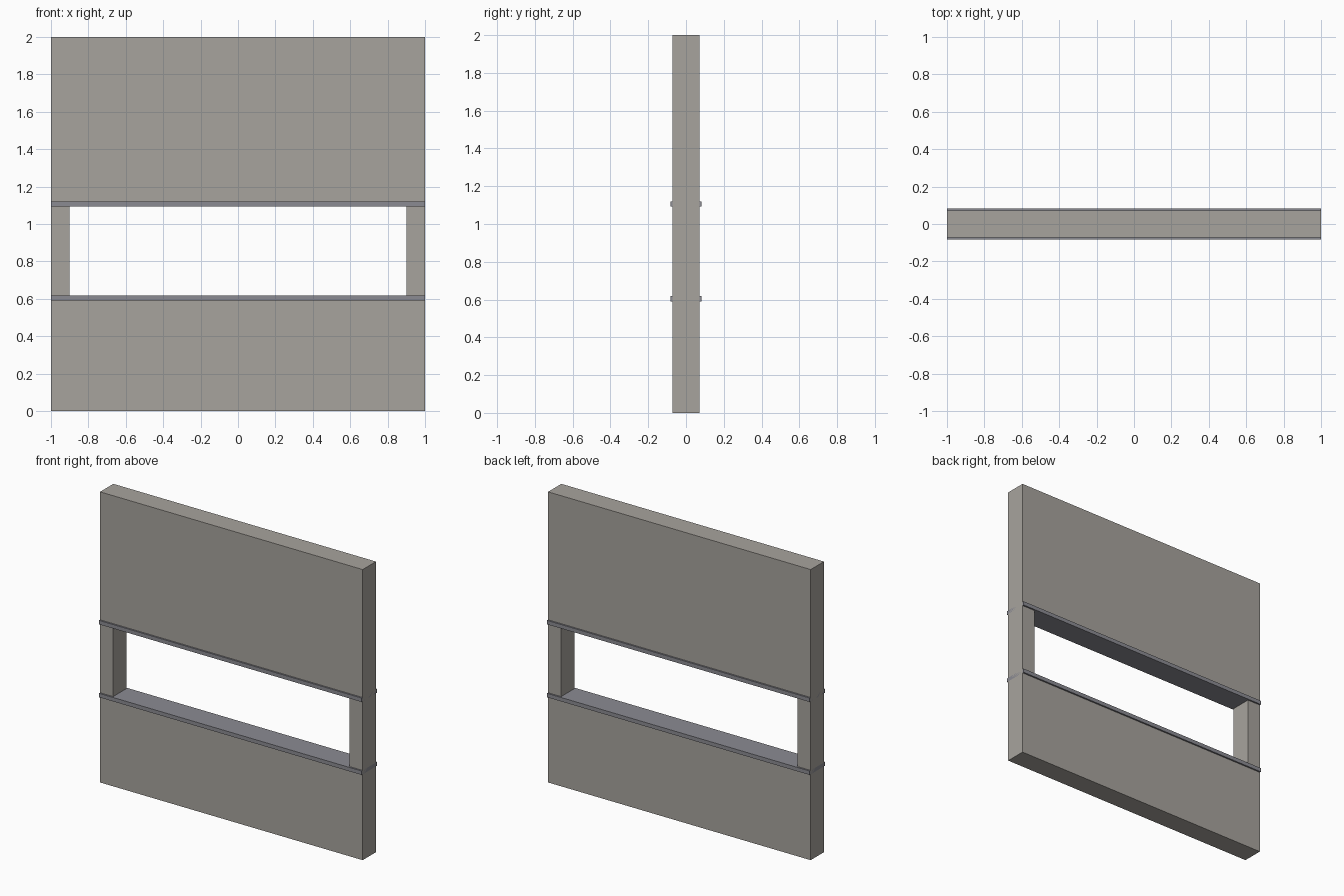
import bpy, bmesh

if "Cube" in bpy.data.objects:
    bpy.data.objects.remove(bpy.data.objects["Cube"])

HALF_DEPTH = 0.072
OPEN_LOW, OPEN_HIGH = 0.604, 1.106


def material(name, rgb):
    mat = bpy.data.materials.new(name)
    mat.diffuse_color = (*rgb, 1)
    mat.use_nodes = True
    mat.node_tree.nodes["Principled BSDF"].inputs["Base Color"].default_value = mat.diffuse_color
    return mat


def rect(x, z0, z1):
    return [(-x, z0), (x, z0), (x, z1), (-x, z1)]


def add_object(name, bm, mat):
    bmesh.ops.recalc_face_normals(bm, faces=bm.faces)
    mesh = bpy.data.meshes.new(name)
    bm.to_mesh(mesh)
    bm.free()
    mesh.materials.append(mat)
    obj = bpy.data.objects.new(name, mesh)
    bpy.context.collection.objects.link(obj)
    return obj


def add_slab(name, z, mat):
    bm = bmesh.new()
    bmesh.ops.create_cube(bm, size=1)
    bmesh.ops.scale(bm, vec=(2, 0.166, 0.027), verts=bm.verts)
    bmesh.ops.translate(bm, vec=(0, 0, z), verts=bm.verts)
    return add_object(name, bm, mat)


wall_mat = material("wall_grey", (0.39, 0.37, 0.34))
trim_mat = material("trim_grey", (0.26, 0.26, 0.29))

# Wall: a rectangular ring around the wide opening, extruded through its depth
bm = bmesh.new()
outer, inner = [[bm.verts.new((x, -HALF_DEPTH, z)) for x, z in loop]
                for loop in (rect(1, 0, 2), rect(0.9, OPEN_LOW, OPEN_HIGH))]
for i in range(4):
    j = (i + 1) % 4
    bm.faces.new((outer[i], outer[j], inner[j], inner[i]))
ring = bmesh.ops.extrude_face_region(bm, geom=bm.faces[:], use_keep_orig=True)
bmesh.ops.translate(bm, vec=(0, 2 * HALF_DEPTH, 0),
                    verts=[g for g in ring["geom"] if isinstance(g, bmesh.types.BMVert)])
add_object("wall", bm, wall_mat)

# Thin ledges along the bottom and top of the opening, proud of both faces
add_slab("window_sill", OPEN_LOW, trim_mat)
add_slab("window_lintel", OPEN_HIGH, trim_mat)
